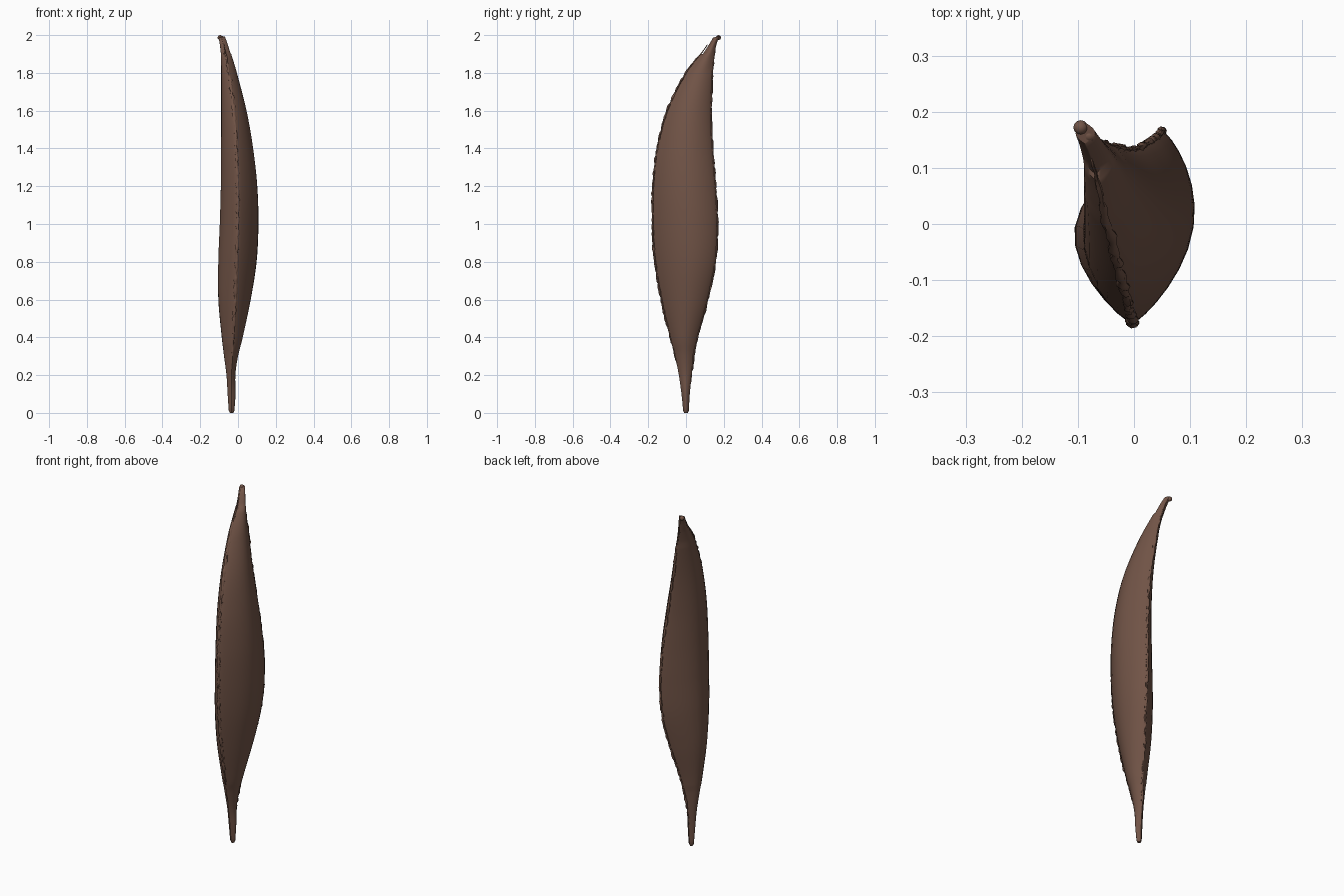
import bpy, bmesh, math, random
from mathutils import Vector

if "Cube" in bpy.data.objects:
    bpy.data.objects.remove(bpy.data.objects["Cube"])

random.seed(4)
husk = bpy.data.materials.new("husk brown")
husk.diffuse_color = (0.165, 0.088, 0.062, 1)
husk.use_nodes = True
husk.node_tree.nodes["Principled BSDF"].inputs["Base Color"].default_value = husk.diffuse_color

# z, front seam x y, back seam x y, leftmost x, rightmost x
KEYS = [
    (0.012, -0.034, -0.015, -0.034, 0.015, -0.049, -0.019),
    (0.10, -0.034, -0.024, -0.032, 0.020, -0.055, -0.013),
    (0.20, -0.034, -0.038, -0.030, 0.029, -0.061, -0.014),
    (0.30, -0.030, -0.058, -0.022, 0.042, -0.074, 0.000),
    (0.40, -0.024, -0.083, -0.010, 0.062, -0.086, 0.025),
    (0.60, -0.015, -0.130, 0.022, 0.115, -0.104, 0.066),
    (0.80, -0.008, -0.163, 0.045, 0.156, -0.104, 0.096),
    (1.00, -0.003, -0.176, 0.050, 0.166, -0.096, 0.106),
    (1.20, -0.003, -0.174, 0.040, 0.157, -0.091, 0.101),
    (1.40, -0.009, -0.152, 0.020, 0.141, -0.090, 0.080),
    (1.60, -0.022, -0.099, -0.008, 0.133, -0.089, 0.045),
    (1.80, -0.048, -0.001, -0.040, 0.142, -0.089, -0.006),
    (1.90, -0.066, 0.076, -0.062, 0.152, -0.090, -0.036),
    (1.96, -0.078, 0.122, -0.076, 0.164, -0.097, -0.056),
    (1.99, -0.087, 0.143, -0.086, 0.180, -0.104, -0.069),
]


def sample(z):
    """Smooth interpolation of the section table at height z."""
    i = max(k for k in range(len(KEYS) - 1) if KEYS[k][0] <= z + 1e-9)
    a, b = KEYS[i], KEYS[i + 1]
    p, n = KEYS[max(i - 1, 0)], KEYS[min(i + 2, len(KEYS) - 1)]
    h = b[0] - a[0]
    t = (z - a[0]) / h
    out = []
    for c in range(1, 7):
        m0 = (b[c] - p[c]) / (b[0] - p[0]) * h
        m1 = (n[c] - a[c]) / (n[0] - a[0]) * h
        out.append((2*t**3 - 3*t*t + 1)*a[c] + (t**3 - 2*t*t + t)*m0
                   + (3*t*t - 2*t**3)*b[c] + (t**3 - t*t)*m1)
    return out


def section(z, n=14, shrink=1.0):
    """Lens section: front seam -> right valve -> back seam -> left valve."""
    fx, fy, bx, by, lo, hi = sample(z)
    power = 0.75 if 0.35 < z < 1.8 else 0.9
    mid = (fx + bx) / 2
    pts = []
    for side, edge in ((0, hi), (1, lo)):
        for k in range(n):
            a = math.pi * k / n
            t = (1 - math.cos(a)) / 2
            if side:
                t = 1 - t
            bulge = math.sin(math.pi * t) ** power if 0 < t < 1 else 0
            pts.append(Vector((fx + (bx - fx)*t + (edge - mid)*bulge,
                               fy + (by - fy)*t, z)))
    c = sum(pts, Vector()) / len(pts)
    return [c + (p - c) * shrink for p in pts]


def loft(name, rings, angle):
    """Skin a list of closed rings, capped at both ends."""
    bm = bmesh.new()
    vs = [[bm.verts.new(p) for p in r] for r in rings]
    for a, b in zip(vs, vs[1:]):
        for k in range(len(a)):
            j = (k + 1) % len(a)
            bm.faces.new((a[k], a[j], b[j], b[k]))
    bm.faces.new(vs[0][::-1])
    bm.faces.new(vs[-1])
    bmesh.ops.recalc_face_normals(bm, faces=bm.faces)
    me = bpy.data.meshes.new(name)
    bm.to_mesh(me)
    bm.free()
    me.materials.append(husk)
    ob = bpy.data.objects.new(name, me)
    bpy.context.collection.objects.link(ob)
    bpy.context.view_layer.objects.active = ob
    ob.select_set(True)
    bpy.ops.object.shade_smooth_by_angle(angle=math.radians(angle))
    ob.select_set(False)


# Pod body: two bulging valves, rounded stalk end and slanted tip
Z0, Z1, N = 0.012, 1.99, 110
rings = [section(Z0 + (Z1 - Z0) * i / N) for i in range(N + 1)]
for ring in rings[-5:]:
    for p in ring:
        p.z += (p.y - 0.16) * 0.25
bottom = section(Z0, shrink=0.6)
for p in bottom:
    p.z = 0.0
loft("pod_body", [bottom] + rings, 50)


# Rough seams: lumpy cords along the front and back edges
def seam(name, col, out, z0, z1, count, size):
    cords = []
    for i in range(count + 1):
        z = z0 + (z1 - z0) * i / count
        s = sample(z)
        fade = min(1, 0.3 + 4 * min(z - z0, z1 - z))
        r = size * fade * random.uniform(0.6, 1.25)
        x = s[col] + random.uniform(-0.003, 0.003) * fade
        y = s[col + 1] + out * random.uniform(-0.003, 0.002)
        cords.append([Vector((x + r * math.cos(a), y + 0.8 * r * math.sin(a),
                              z + random.uniform(-0.003, 0.003)))
                      for a in (math.tau * k / 7 for k in range(7))])
    loft(name, cords, 50)


seam("front_seam", 0, -1, 0.25, 1.95, 110, 0.009)
seam("back_seam", 2, 1, 0.12, 1.93, 110, 0.007)

# Small lumps on the broken tip
for x, y, z, r in ((-0.095, 0.172, 1.987, 0.013), (-0.08, 0.158, 1.978, 0.013)):
    bpy.ops.mesh.primitive_uv_sphere_add(segments=12, ring_count=8, radius=r,
                                         location=(x, y, z))
    ob = bpy.context.object
    ob.name = "tip_lump"
    ob.data.materials.append(husk)
    bpy.ops.object.shade_smooth()
